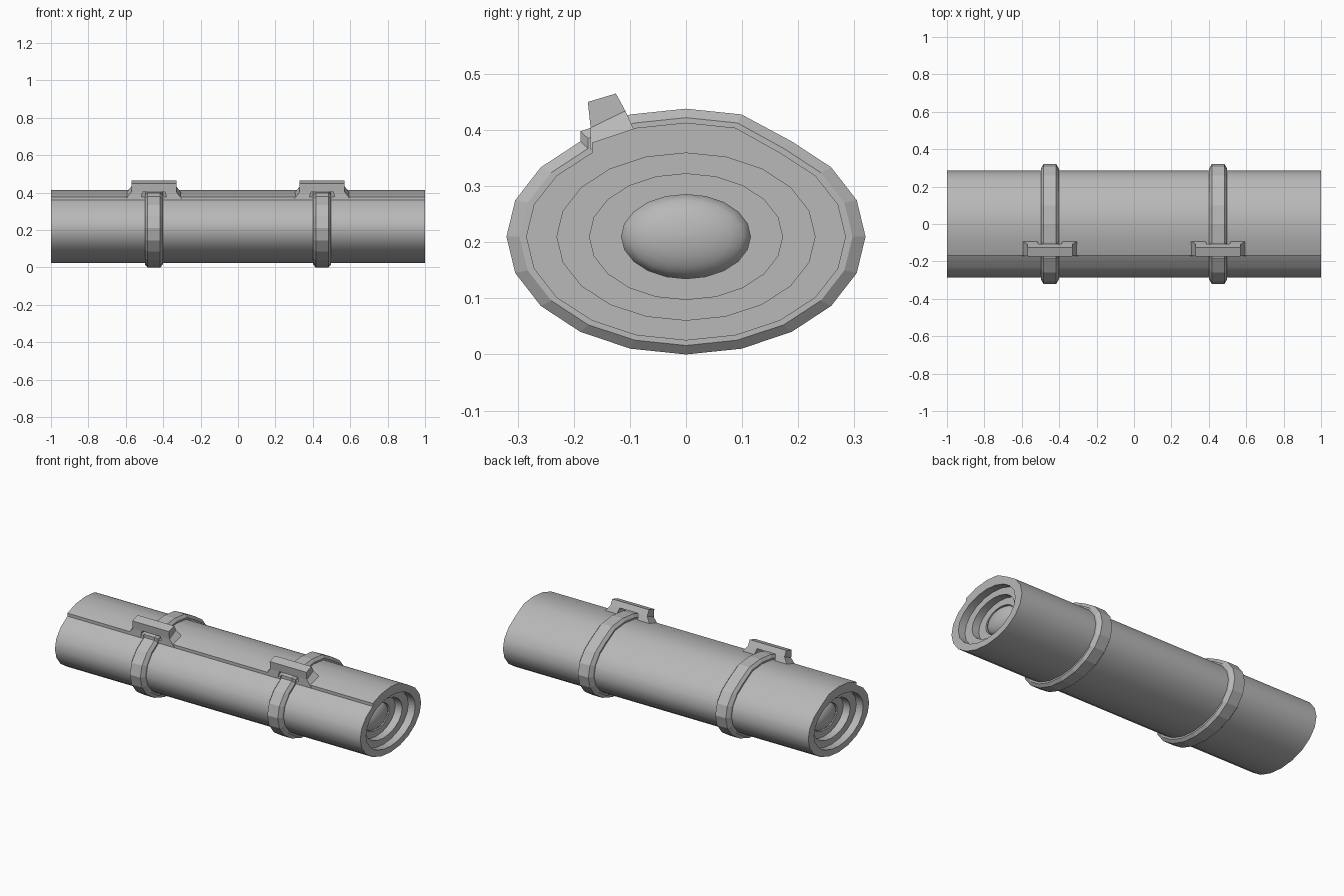
import bpy, bmesh, math

old = bpy.data.objects.get("Cube")
if old:
    bpy.data.objects.remove(old, do_unlink=True)

mat = bpy.data.materials.new("plain_grey")
mat.use_nodes = True
GREY = (0.48, 0.48, 0.48, 1)
mat.diffuse_color = GREY
mat.node_tree.nodes["Principled BSDF"].inputs["Base Color"].default_value = GREY

SIDES = 20
MID_Z = 0.21


def section(x, a, b, lift=0.0):
    """Oval loop in the YZ plane; the top flap is lifted, ending in a step at the front."""
    pts = []
    for k in range(SIDES):
        t = math.tau * k / SIDES
        y, z = a * math.cos(t), MID_Z + b * math.sin(t)
        if k == 7:
            pts.append((x, y, z + lift))
        pts.append((x, y, z + (lift if k in (4, 5, 6) else 0)))
    return pts


def finish(name, bm, smooth=False):
    bmesh.ops.remove_doubles(bm, verts=bm.verts, dist=1e-5)
    bmesh.ops.recalc_face_normals(bm, faces=bm.faces)
    me = bpy.data.meshes.new(name)
    bm.to_mesh(me)
    bm.free()
    me.materials.append(mat)
    ob = bpy.data.objects.new(name, me)
    bpy.context.collection.objects.link(ob)
    if smooth:
        bpy.ops.object.select_all(action='DESELECT')
        ob.select_set(True)
        bpy.context.view_layer.objects.active = ob
        bpy.ops.object.shade_smooth_by_angle(angle=math.radians(30))
    return ob


def loft(name, loops, smooth=False, cap=False):
    bm = bmesh.new()
    rows = [[bm.verts.new(p) for p in loop] for loop in loops]
    for r, s in zip(rows, rows[1:]):
        n = len(r)
        for i in range(n):
            j = (i + 1) % n
            bm.faces.new((r[i], r[j], s[j], s[i]))
    if cap:
        bm.faces.new(rows[0])
        bm.faces.new(rows[-1])
    return finish(name, bm, smooth)


# Tube with stepped recesses and a domed centre at each end
STEP = 0.045


def end_loops(side):
    loops = []
    for i in range(7):  # dome from its tip to its rim
        t = math.pi / 2 * i / 6
        r = max(math.sin(t), 0.001)
        x = 1 - 2 * STEP - 0.02 + 0.045 * math.cos(t)
        loops.append(section(side * x, 0.115 * r, 0.075 * r))
    for a, b, depth in ((0.115, 0.075, 2), (0.172, 0.112, 2), (0.172, 0.112, 1),
                        (0.23, 0.149, 1), (0.23, 0.149, 0)):
        loops.append(section(side * (1 - depth * STEP), a, b))
    loops.append(section(side, 0.285, 0.185, 0.018))
    return loops


loft("tube_body", end_loops(-1) + end_loops(1)[::-1], smooth=True, cap=True)

# Chamfered strap around the tube
def strap(name, cx):
    shape = ((-0.048, 0.275, 0.178), (-0.048, 0.297, 0.194), (-0.034, 0.32, 0.21),
             (0.034, 0.32, 0.21), (0.048, 0.297, 0.194), (0.048, 0.275, 0.178))
    loft(name, [section(cx + x, a, b, 0.018) for x, a, b in shape])


# Clip: tilted top plate on two splayed legs, the strap passing between them
PLATE = ((-0.17, 0.404), (-0.175, 0.45), (-0.125, 0.465), (-0.108, 0.434))
FOOT = ((-0.17, 0.365), (-0.09, 0.395))


def clip(name, cx):
    loft(name + "_plate", [[(cx + x, y, z) for y, z in PLATE] for x in (-0.12, 0.12)], cap=True)
    for side, label in ((1, "left"), (-1, "right")):
        loops = []
        for (y0, y1), xs in (((FOOT[0], FOOT[1]), (0.07, 0.15)),
                             ((PLATE[0], PLATE[3]), (0.06, 0.12))):
            loops.append([(cx + side * xs[i], p[0], p[1])
                          for i, p in ((0, y0), (1, y0), (1, y1), (0, y1))])
        loft(name + "_leg_" + label, loops, cap=True)


for side, label in ((1, "left"), (-1, "right")):
    strap("strap_" + label, side * 0.45)
    clip("clip_" + label, side * 0.45)
